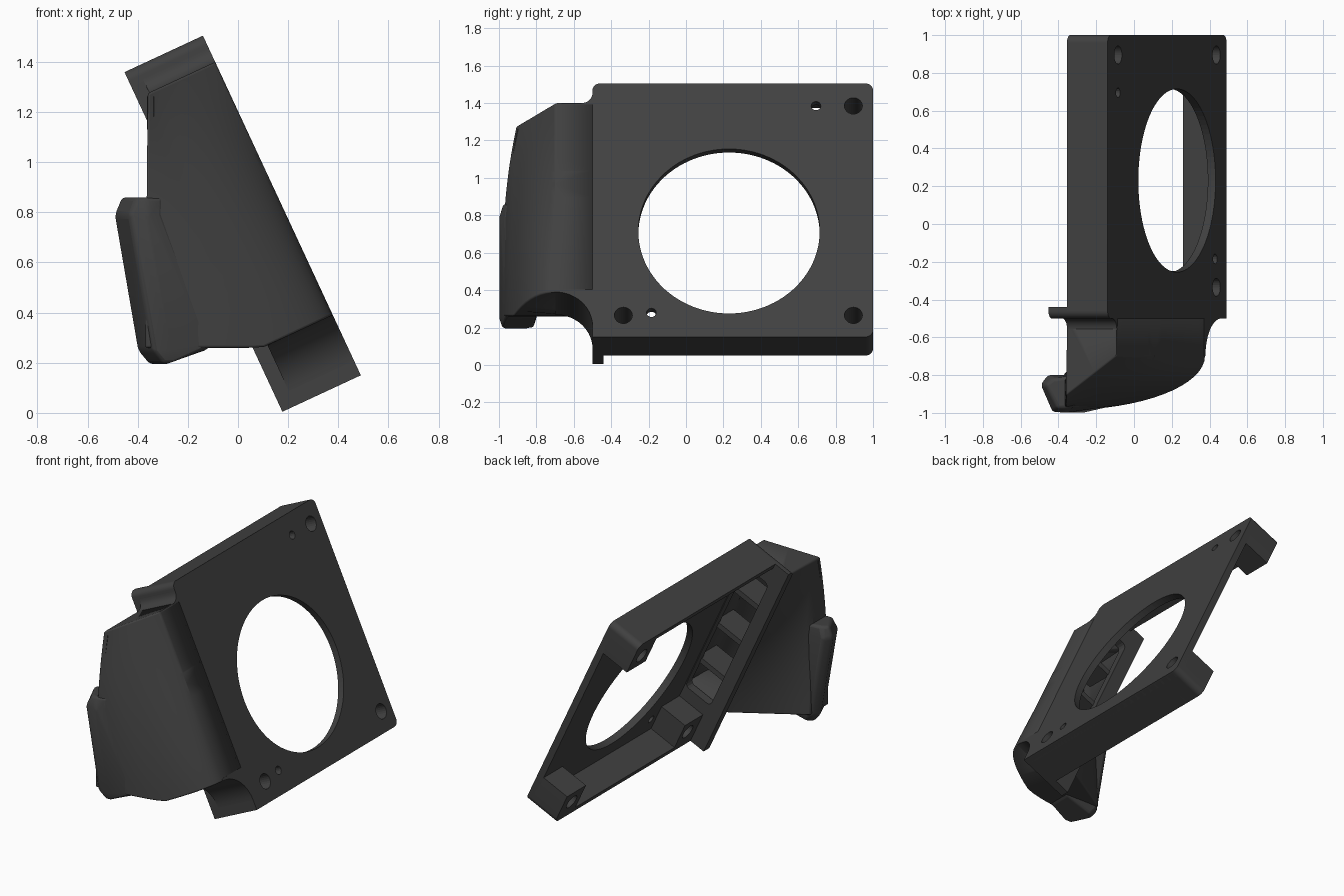
import bpy, bmesh, math

if "Cube" in bpy.data.objects:
    bpy.data.objects.remove(bpy.data.objects["Cube"])

mat = bpy.data.materials.new("dark_grey_plastic")
mat.diffuse_color = (0.052, 0.052, 0.052, 1)
mat.use_nodes = True
mat.node_tree.nodes["Principled BSDF"].inputs["Base Color"].default_value = mat.diffuse_color


def place(y, u, w):
    """Tilted plate frame: u runs up the plate, w runs inward from its face."""
    return (0.49 - 0.4216 * u - 0.9068 * w, y, 0.15 + 0.9068 * u - 0.4216 * w)


def make(name, verts, faces):
    me = bpy.data.meshes.new(name)
    me.from_pydata(verts, [], faces)
    bm = bmesh.new()
    bm.from_mesh(me)
    bmesh.ops.remove_doubles(bm, verts=bm.verts, dist=1e-5)
    bmesh.ops.recalc_face_normals(bm, faces=bm.faces)
    bm.to_mesh(me)
    bm.free()
    me.materials.append(mat)
    ob = bpy.data.objects.new(name, me)
    bpy.context.collection.objects.link(ob)
    return ob


def stack(name, rings):
    """Closed solid from equal-length rings."""
    n = len(rings[0])
    verts = [p for r in rings for p in r]
    faces = [list(range(n)), list(range((len(rings) - 1) * n, len(rings) * n))]
    for k in range(len(rings) - 1):
        for i in range(n):
            j = (i + 1) % n
            faces.append([k * n + i, k * n + j, (k + 1) * n + j, (k + 1) * n + i])
    return make(name, verts, faces)


def prism(name, pts, w0, w1):
    return stack(name, [[place(y, u, w) for y, u in pts] for w in (w0, w1)])


def box(name, y0, y1, u0, u1, w0, w1):
    return prism(name, [(y0, u0), (y1, u0), (y1, u1), (y0, u1)], w0, w1)


def arc(cy, cu, r, a0, a1, n=8):
    return [(cy + r * math.cos(math.radians(a0 + (a1 - a0) * i / n)),
             cu + r * math.sin(math.radians(a0 + (a1 - a0) * i / n))) for i in range(n + 1)]


def cut(ob, cutters):
    for c in cutters:
        m = ob.modifiers.new("cut", 'BOOLEAN')
        m.object, m.operation, m.solver = c, 'DIFFERENCE', 'EXACT'


def bevel(ob, width, segments, angle=30):
    m = ob.modifiers.new("bevel", 'BEVEL')
    m.width, m.segments = width, segments
    m.limit_method, m.angle_limit = 'ANGLE', math.radians(angle)


H, D, F = 1.494, 0.237, 0.345   # plate height, wall depth, flange depth
R = 0.04

# Cutters for the round opening, screw holes and pin holes
def hole(y, u, r, n):
    c = prism("hole_cutter", arc(y, u, r, 0, 360, n)[:-1], -0.1, 0.5)
    c.hide_render = True
    c.hide_set(True)
    return c

screws = [hole(y, u, 0.048, 24) for y, u in ((0.895, 1.362), (0.895, 0.127), (-0.335, 0.127))]
pins = [hole(0.695, 1.362, 0.026, 16), hole(-0.185, 0.143, 0.026, 16)]
opening = hole(0.23, 0.623, 0.485, 96)

# Face plate
plate = prism("face_plate", arc(1 - R, R, R, -90, 0) + arc(1 - R, H - R, R, 0, 90)
              + arc(-0.5 + R, H - R, R, 90, 180) + [(-0.5, 0)], 0, 0.045)
cut(plate, screws + pins + [opening])

# Long walls along the top and bottom edges
box("top_wall", -0.46, 1 - R, H - 0.035, H, 0.01, D)
box("bottom_wall", -0.5, 1 - R, 0, 0.035, 0.01, D)

# Screw bosses in three corners
bosses = [
    prism("boss_top_back", [(0.8, H), (0.8, 1.27), (1, 1.27)] + arc(1 - R, H - R, R, 0, 90), 0.01, D),
    prism("boss_bottom_back", [(1, 0.22), (0.8, 0.22), (0.8, 0)] + arc(1 - R, R, R, -90, 0), 0.01, D),
    box("boss_bottom_front", -0.45, -0.25, 0, 0.22, 0.01, D)]
for b, s in zip(bosses, screws):
    cut(b, [s])

# Cross flange with a window into the duct
flange = prism("cross_flange", [(-0.5, 0), (-0.44, 0), (-0.44, H)] + arc(-0.5 + R, H - R, R, 90, 180), 0, F)
window = box("window_cutter", -0.6, -0.4, 0.31, 1.335, 0.05, 0.255)
bevel(window, 0.03, 3)
window.hide_render = True
window.hide_set(True)
cut(flange, [window])

# Concave fillets between flange and duct
prism("lower_fillet", [(-0.7, 0.28), (-0.5, 0.28)] + arc(-0.7, 0.065, 0.2, 0, 90, 14), 0, 0.287)
prism("upper_fillet", [(-0.5, 1.36)] + [(-0.5, 1.438)] + arc(-0.56, 1.438, 0.06, 0, -90)[1:]
      + [(-0.56, 1.36)], 0, 0.29)

# Curved hollow duct: rings from bottom to top, open towards the flange
N, LV = 16, 14
rows = []
for k in range(LV + 1):
    t = k / LV
    px, pz = 0.378 - 0.469 * t, 0.39 + 1.01 * t
    fx, fy = -0.37 + 0.01 * t, -0.985 + 0.075 * t ** 3
    bx = px - 0.26 - 0.005 * t
    round_ = 1 - t ** 1.5
    front = [(px, -0.5), (px, -0.7)]
    for i in range(1, N + 1):
        s, a = i / N, i / N * math.pi / 2
        ln = (px + (fx - px) * s, -0.7 + (fy + 0.7) * s)
        el = (fx + (px - fx) * math.cos(a), -0.7 + (fy + 0.7) * math.sin(a))
        front.append(tuple(p + (q - p) * round_ for p, q in zip(ln, el)))
    back = []
    h = N // 2
    ly = -0.79 - 0.06 * t
    for i in range(N + 2):
        if i <= h:
            back.append((px + (bx - px) * i / h, -0.5))
        else:
            s = (i - h) / (N + 1 - h)
            back.append((bx + (fx - bx) * s, -0.5 + (ly + 0.5) * s))
    lift = lambda p: (p[0], p[1], pz - 0.465 * min(px - p[0], 0.28))
    rows.append([lift(p) for p in front] + [lift(p) for p in back])
M = N + 2
faces = []
for k in range(LV):
    a, b = k * 2 * M, (k + 1) * 2 * M
    for i in range(M - 1):
        faces.append([a + i, a + i + 1, b + i + 1, b + i])
        if i >= N // 2:
            faces.append([a + M + i, a + M + i + 1, b + M + i + 1, b + M + i])
    faces.append([a + M - 1, a + 2 * M - 1, b + 2 * M - 1, b + M - 1])
for a in (0, LV * 2 * M):
    faces.append([a, a + 1, a + M + 1])
    for i in range(1, M - 1):
        faces.append([a + i, a + i + 1, a + M + i + 1, a + M + i])
duct = make("curved_duct", [p for r in rows for p in r], faces)
bevel(duct, 0.025, 3, 40)
m = duct.modifiers.new("shell", 'SOLIDIFY')
m.thickness, m.offset = 0.025, -1

# Guide vanes inside the duct
for u in (0.5, 0.8, 1.1):
    box("guide_vane", -0.68, -0.49, u - 0.018, u + 0.018, 0.02, 0.265)

# Slanted nozzle flaring from the lower front corner of the duct
rings = []
for z, grow, tail, rise in ((0.195, 0.035, -0.12, 0.06), (0.25, 0, -0.1, 0.03),
                            (0.79, 0, -0.3, 0), (0.86, 0.04, -0.3, 0)):
    dx = (0.8 - z) * 0.172
    rings.append([(tail, -0.80, z + rise), (-0.46 + dx + grow, -0.80 - grow / 2, z),
                  (-0.497 + dx + grow, -0.85, z), (-0.435 + dx + grow, -0.995 + grow / 2, z),
                  (-0.36 + dx, -0.998 + grow / 2, z), (tail, -0.96, z + rise)])
nozzle = stack("outlet_nozzle", rings)
bevel(nozzle, 0.02, 3, 25)

# Smooth shading with sharp edges kept
for ob in bpy.context.collection.objects:
    ob.select_set(not ob.hide_render)
bpy.context.view_layer.objects.active = plate
bpy.ops.object.shade_smooth_by_angle(angle=math.radians(30))
